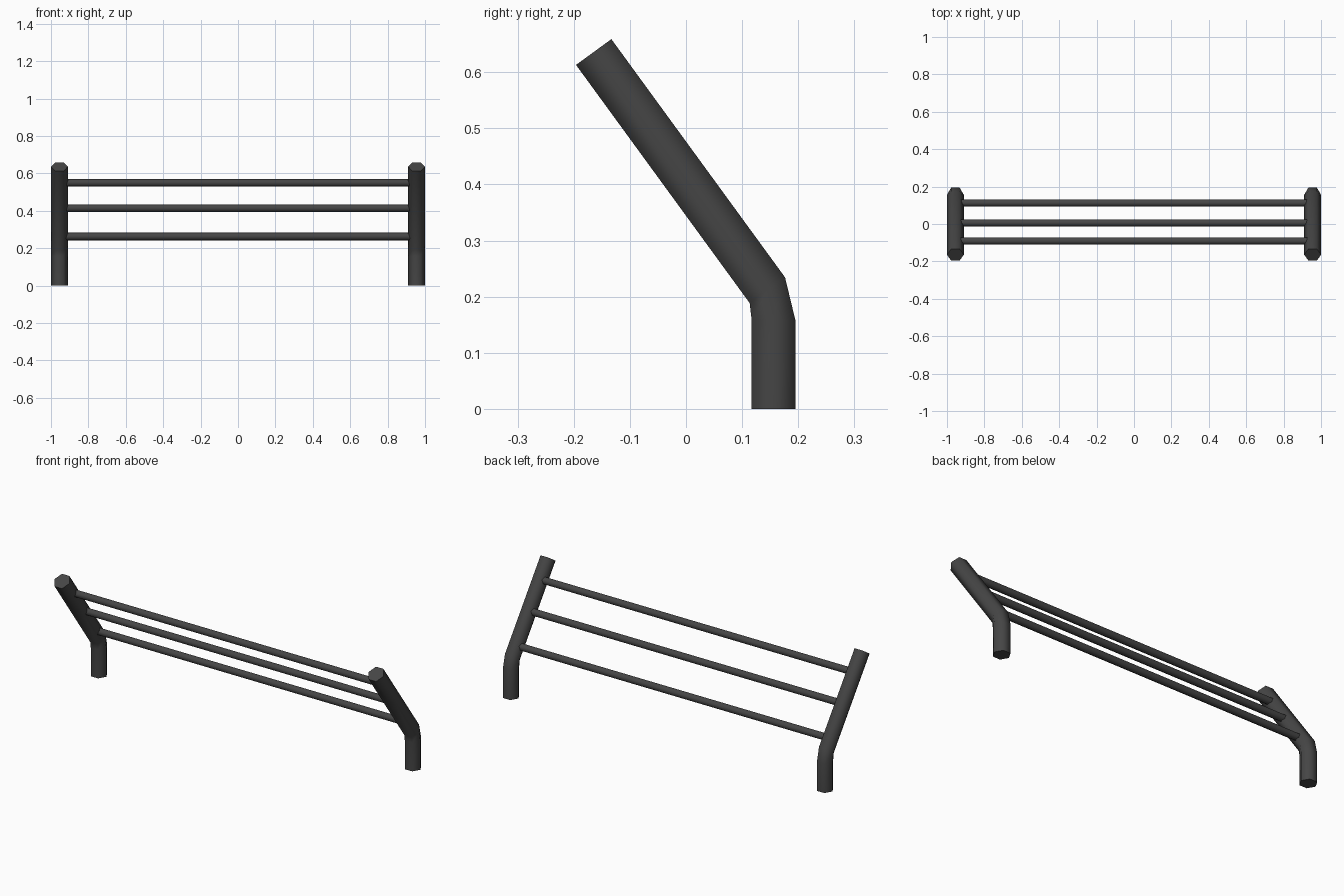
import bpy, bmesh, math
from mathutils import Vector

if "Cube" in bpy.data.objects:
    bpy.data.objects.remove(bpy.data.objects["Cube"])

mat = bpy.data.materials.new("dark grey metal")
mat.diffuse_color = (0.06, 0.06, 0.06, 1)
mat.use_nodes = True
mat.node_tree.nodes["Principled BSDF"].inputs["Base Color"].default_value = mat.diffuse_color


def hex_tube(name, rings, radius, turn=0.0):
    """Six-sided tube through rings of (centre, first axis, second axis)."""
    bm = bmesh.new()
    loops = []
    for c, u, v in rings:
        c, u, v = Vector(c), Vector(u).normalized(), Vector(v).normalized()
        loops.append([bm.verts.new(c + radius * (math.cos(a) * u + math.sin(a) * v))
                      for a in (turn + i * math.pi / 3 for i in range(6))])
    for a, b in zip(loops, loops[1:]):
        for i in range(6):
            j = (i + 1) % 6
            bm.faces.new((a[i], a[j], b[j], b[i]))
    bm.faces.new(loops[0][::-1])
    bm.faces.new(loops[-1])
    bmesh.ops.recalc_face_normals(bm, faces=bm.faces)
    me = bpy.data.meshes.new(name)
    bm.to_mesh(me)
    bm.free()
    ob = bpy.data.objects.new(name, me)
    bpy.context.collection.objects.link(ob)
    me.materials.append(mat)
    bpy.ops.object.select_all(action='DESELECT')
    ob.select_set(True)
    bpy.context.view_layer.objects.active = ob
    bpy.ops.object.shade_smooth_by_angle(angle=math.radians(65))
    return ob


# Bent posts: upright foot, then leaning toward the front
X, Y = (1, 0, 0), (0, 1, 0)
lean = (0, 0.808, 0.589)
for side, label in ((-1, "left"), (1, "right")):
    x = side * 0.955
    hex_tube(label + "_post", [
        ((x, 0.156, 0), X, Y),
        ((x, 0.156, 0.158), X, Y),
        ((x, 0.145, 0.2115), X, lean),
        ((x, -0.1645, 0.636), X, lean)], 0.045)

# Thin cross rails between the posts
for name, y, z in (("lower", 0.112, 0.263), ("middle", 0.006, 0.414), ("upper", -0.091, 0.55)):
    hex_tube(name + "_rail", [((x, y, z), (0, 0, 1), Y) for x in (-0.94, 0.94)], 0.021)
